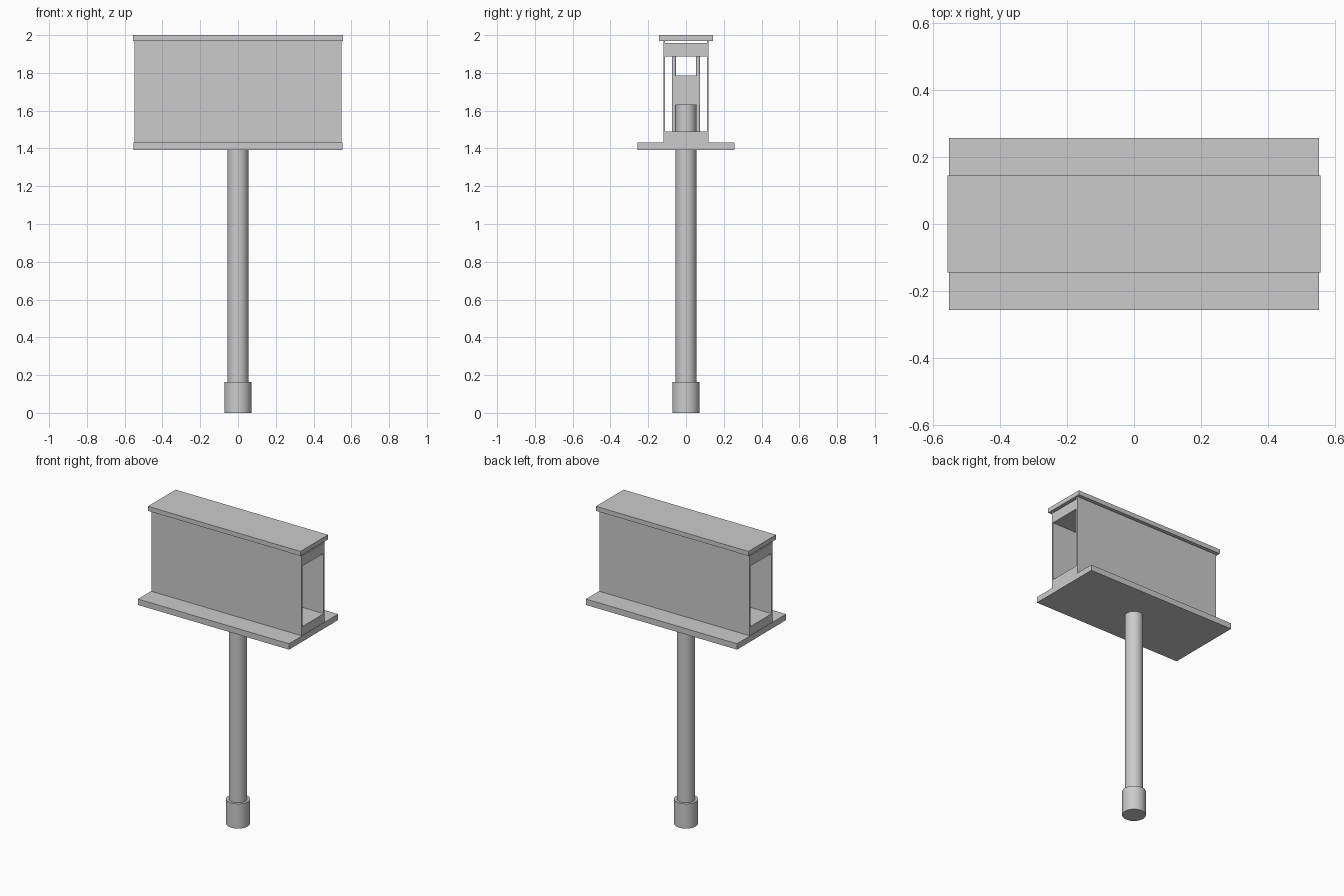
import bpy

if "Cube" in bpy.data.objects:
    bpy.data.objects.remove(bpy.data.objects["Cube"])


def box(name, x, y, z0, z1, cx=0, cy=0):
    """Box from half sizes x, y and a z range."""
    bpy.ops.mesh.primitive_cube_add(size=1, location=(cx, cy, (z0 + z1) / 2))
    ob = bpy.context.object
    ob.name = name
    ob.scale = (2 * x, 2 * y, z1 - z0)
    bpy.ops.object.transform_apply(location=False, rotation=False, scale=True)
    return ob


def rod(name, r, z0, z1, cx=0, cy=0, sides=48):
    """Upright cylinder over a z range."""
    bpy.ops.mesh.primitive_cylinder_add(vertices=sides, radius=r, depth=z1 - z0,
                                        location=(cx, cy, (z0 + z1) / 2))
    ob = bpy.context.object
    ob.name = name
    bpy.ops.object.shade_smooth_by_angle()
    return ob


# Pole with its ground sleeve and the block capping it inside the box
rod("ground_sleeve", 0.072, 0, 0.163)
rod("pole", 0.055, 0.1, 1.64)
box("pole_cap_block", 0.075, 0.075, 1.63, 1.785)

# Tray, inner beams and roof
box("tray", 0.552, 0.256, 1.393, 1.432)
box("lower_beam", 0.549, 0.11, 1.432, 1.49)
box("upper_beam", 0.549, 0.11, 1.888, 1.957)
box("roof", 0.557, 0.144, 1.97, 2.0)

# Thin side panels, front and back
for side, label in ((-1, "front"), (1, "back")):
    box(label + "_panel", 0.549, 0.005, 1.432, 1.97, cy=side * 0.115)

    # Slim tie rods between the beams at the block corners
    for sx, end in ((-1, "left"), (1, "right")):
        rod(f"{label}_{end}_tie_rod", 0.011, 1.49, 1.888,
            cx=sx * 0.064, cy=side * 0.064, sides=24)
